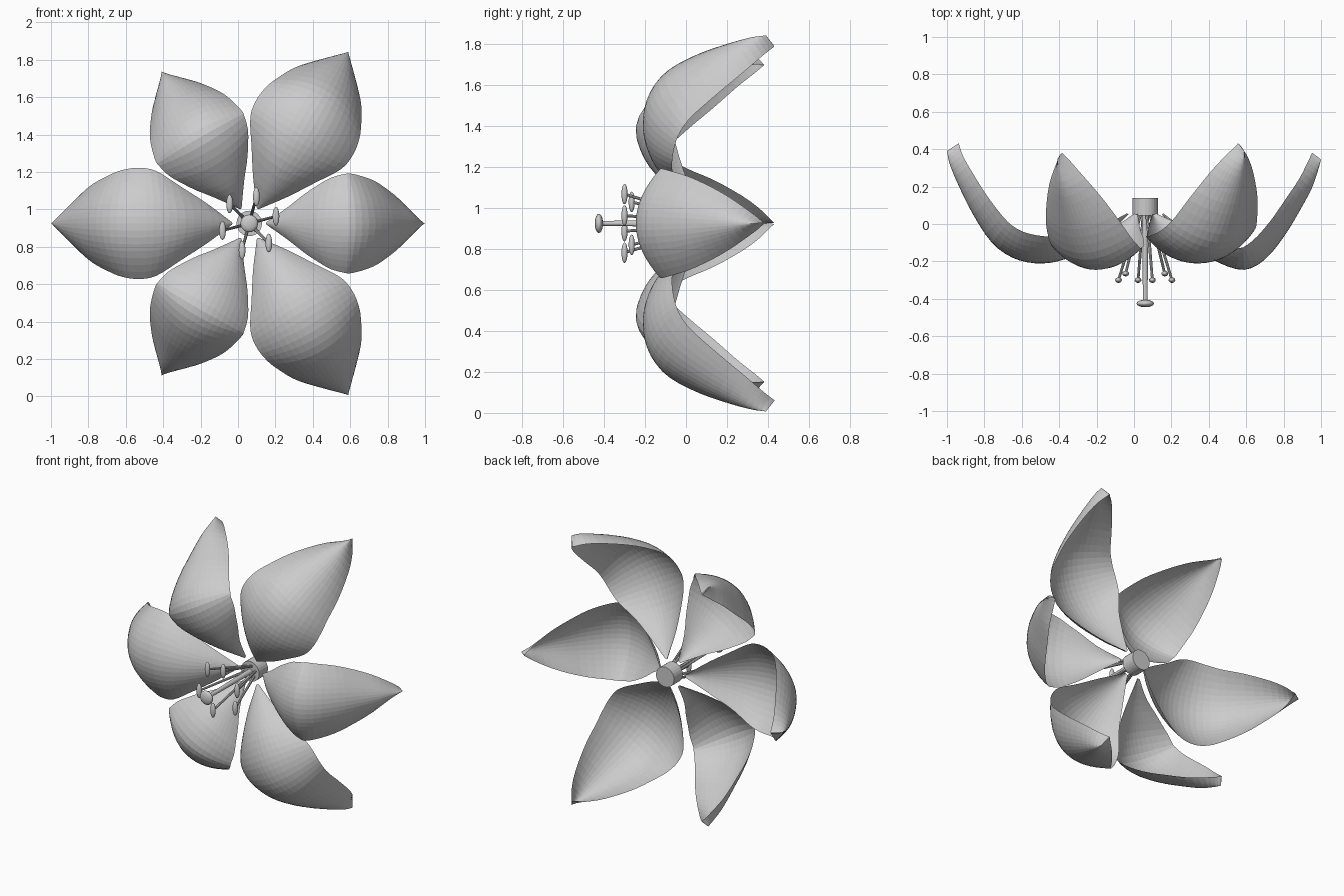
import bpy, bmesh, math
from mathutils import Vector, Matrix

if "Cube" in bpy.data.objects:
    bpy.data.objects.remove(bpy.data.objects["Cube"])

CX, CZ = 0.06, 0.925          # flower axis (runs along y)


def spline(pts, per):
    """Catmull-Rom through control points."""
    p = [Vector(q) for q in pts]
    p = [2 * p[0] - p[1]] + p + [2 * p[-1] - p[-2]]
    out = []
    for i in range(1, len(p) - 2):
        a, b, c, d = p[i - 1:i + 3]
        for k in range(per):
            t = k / per
            out.append(0.5 * (2 * b + (c - a) * t + (2 * a - 5 * b + 4 * c - d) * t * t
                              + (3 * b - a - 3 * c + d) * t ** 3))
    out.append(p[-2])
    return out


def finish(bm, name, smooth=False):
    me = bpy.data.meshes.new(name)
    bm.to_mesh(me)
    bm.free()
    for f in me.polygons:
        f.use_smooth = smooth
    ob = bpy.data.objects.new(name, me)
    bpy.context.collection.objects.link(ob)
    return ob


def petal(name, ang, pts, half=8):
    """Cupped sheet; pts are (radius, y, half width, cup depth) along the midrib."""
    c, s = math.cos(ang), math.sin(ang)
    rows = spline(pts, 3)
    bm = bmesh.new()
    grid = []
    for i, q in enumerate(rows):
        t = rows[min(i + 1, len(rows) - 1)] - rows[max(i - 1, 0)]
        n = Vector((-t.y, t.x)).normalized()
        n = (n + Vector((0, 0.5 * i / len(rows)))).normalized()
        row = []
        for j in range(-half, half + 1):
            u = j / half
            d = q.w * u * u
            r, y, w = q.x + n.x * d, q.y + n.y * d, q.z * u
            row.append(bm.verts.new((CX + r * c - w * s, y, CZ + r * s + w * c)))
        grid.append(row)
    for a, b in zip(grid, grid[1:]):
        for j in range(2 * half):
            bm.faces.new((a[j], a[j + 1], b[j + 1], b[j]))
    return finish(bm, name)


def rod(name, a, b, r1, r2, sides=12):
    a, b = Vector(a), Vector(b)
    d = b - a
    m = Matrix.Translation((a + b) / 2) @ d.to_track_quat('Z', 'Y').to_matrix().to_4x4()
    bm = bmesh.new()
    bmesh.ops.create_cone(bm, cap_ends=True, segments=sides, radius1=r1, radius2=r2,
                          depth=d.length, matrix=m)
    return finish(bm, name)


def blob(name, loc, size):
    bm = bmesh.new()
    bmesh.ops.create_uvsphere(bm, u_segments=16, v_segments=10, radius=1,
                              matrix=Matrix.Translation(loc) @ Matrix.Diagonal((*size, 1)))
    return finish(bm, name, True)


# Petals: three large and three small, alternating
LARGE = [(0.09, 0.05, 0.01, 0.01), (0.20, -0.05, 0.11, 0.05), (0.34, -0.15, 0.21, 0.10),
         (0.47, -0.20, 0.28, 0.135), (0.59, -0.21, 0.297, 0.15), (0.71, -0.18, 0.29, 0.15),
         (0.82, -0.10, 0.265, 0.14), (0.92, 0.05, 0.213, 0.12), (1.00, 0.21, 0.133, 0.10),
         (1.045, 0.32, 0.06, 0.085), (1.06, 0.39, 0.002, 0.075)]
SMALL = [(0.09, 0.05, 0.01, 0.01), (0.19, -0.06, 0.095, 0.04), (0.29, -0.14, 0.18, 0.07),
         (0.40, -0.21, 0.245, 0.10), (0.53, -0.245, 0.267, 0.12), (0.64, -0.19, 0.26, 0.12),
         (0.74, -0.07, 0.23, 0.11), (0.82, 0.06, 0.175, 0.10), (0.89, 0.19, 0.105, 0.085),
         (0.925, 0.29, 0.043, 0.07), (0.94, 0.345, 0.002, 0.06)]
for k in range(3):
    petal(f"large_petal_{k + 1}", math.radians(60 + 120 * k), LARGE)
    petal(f"small_petal_{k + 1}", math.radians(120 * k), SMALL)

# Receptacle at the back
rod("receptacle", (CX, 0.14, CZ), (CX, 0.045, CZ), 0.068, 0.068, 24)

# Pistil
rod("pistil_style", (CX, 0.06, CZ), (CX, -0.42, CZ), 0.018, 0.012)
blob("pistil_stigma", (CX, -0.425, CZ), (0.047, 0.02, 0.047))

# Ring of stamens with upright anthers
for k in range(6):
    a = math.radians(15 + 60 * k)
    y = -0.265 if k in (2, 5) else -0.30
    c, s = math.cos(a), math.sin(a)
    tip = (CX + 0.148 * c, y, CZ + 0.148 * s)
    rod(f"stamen_filament_{k + 1}", (CX + 0.035 * c, 0.06, CZ + 0.035 * s), tip, 0.009, 0.007, 8)
    blob(f"stamen_anther_{k + 1}", tip, (0.018, 0.015, 0.05))
